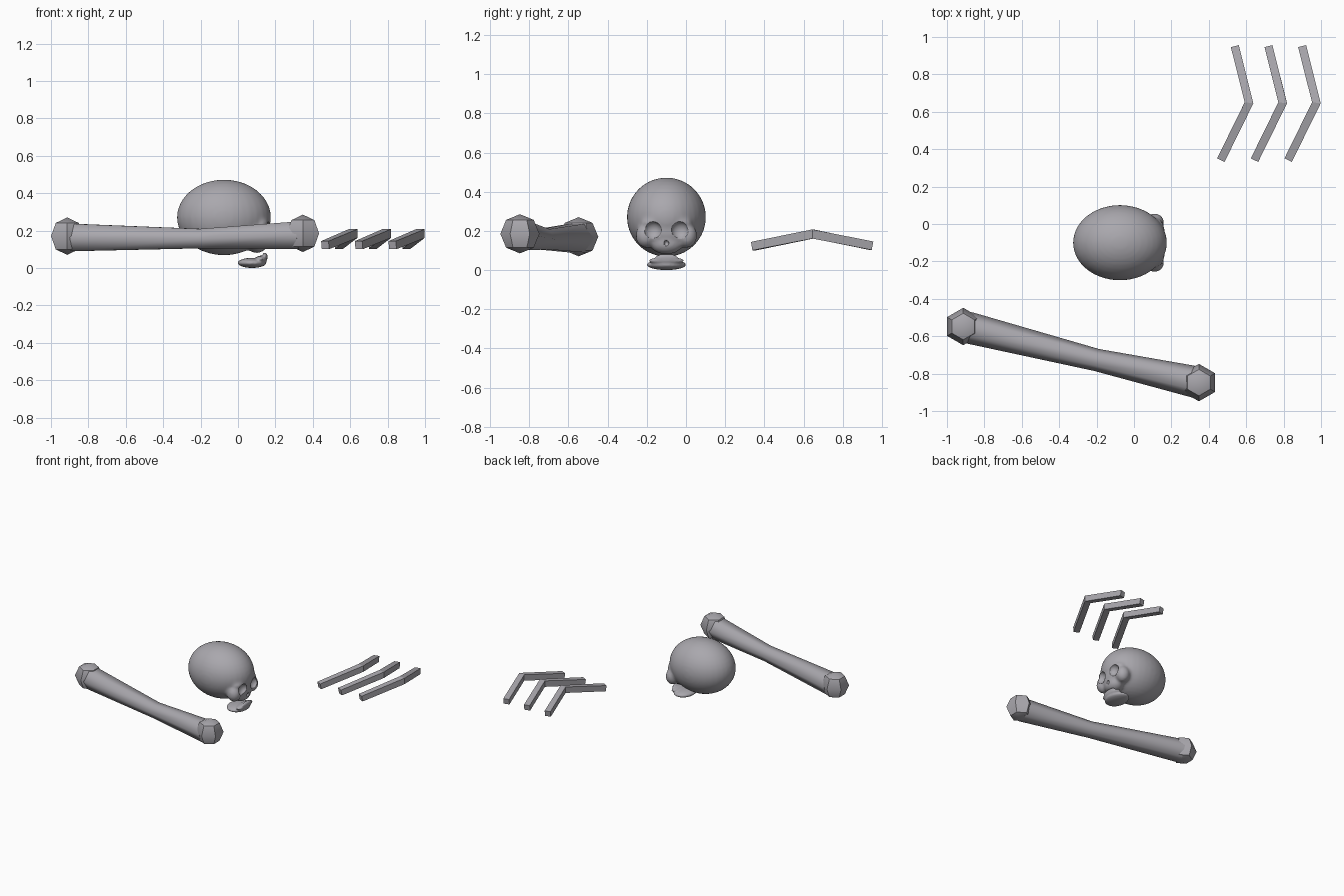
import bpy, bmesh, math
from mathutils import Vector, Matrix

if "Cube" in bpy.data.objects:
    bpy.data.objects.remove(bpy.data.objects["Cube"])

# Dull bone grey shared by every part
bone = bpy.data.materials.new("bone_grey")
bone.diffuse_color = (0.40, 0.39, 0.42, 1)
bone.use_nodes = True
bone.node_tree.nodes["Principled BSDF"].inputs["Base Color"].default_value = bone.diffuse_color


def new_object(name, bm, angle=None):
    bmesh.ops.recalc_face_normals(bm, faces=bm.faces)
    me = bpy.data.meshes.new(name)
    bm.to_mesh(me)
    bm.free()
    me.materials.append(bone)
    ob = bpy.data.objects.new(name, me)
    bpy.context.collection.objects.link(ob)
    if angle:
        bpy.ops.object.select_all(action='DESELECT')
        ob.select_set(True)
        bpy.context.view_layer.objects.active = ob
        bpy.ops.object.shade_smooth_by_angle(angle=math.radians(angle))
    return ob


def tube(name, points, radii, sides, twist, angle=None):
    """Sweep a regular polygon along a path, mitred at the bends."""
    pts = [Vector(p) for p in points]
    bm = bmesh.new()
    rings = []
    for i, p in enumerate(pts):
        t = (pts[min(i + 1, len(pts) - 1)] - pts[max(i - 1, 0)]).normalized()
        side = t.cross(Vector((0, 0, 1))).normalized()
        up = side.cross(t)
        rings.append([bm.verts.new(p + radii[i] * (side * math.cos(a) + up * math.sin(a)))
                      for a in (twist + k * math.tau / sides for k in range(sides))])
    for a, b in zip(rings, rings[1:]):
        for k in range(sides):
            j = (k + 1) % sides
            bm.faces.new((a[k], a[j], b[j], b[k]))
    bm.faces.new(rings[0])
    bm.faces.new(rings[-1])
    return new_object(name, bm, angle)


def blobs(name, parts, voxel=None, smooth=0):
    """Ellipsoids (centre, radii), optionally fused into one smooth skin."""
    bm = bmesh.new()
    for c, r in parts:
        bmesh.ops.create_uvsphere(bm, u_segments=32, v_segments=20, radius=1,
                                  matrix=Matrix.Translation(c) @ Matrix.Diagonal((*r, 1)))
    ob = new_object(name, bm, 60)
    if voxel:
        m = ob.modifiers.new("fuse", 'REMESH')
        m.mode = 'VOXEL'
        m.voxel_size = voxel
        m.use_smooth_shade = True
        m = ob.modifiers.new("soften", 'SMOOTH')
        m.factor = 0.5
        m.iterations = smooth
    return ob


# Skull, facing +x
Y = -0.1
parts = [((-0.075, Y, 0.27), (0.252, 0.202, 0.202)),   # cranium
         ((0.08, Y, 0.195), (0.085, 0.15, 0.09)),      # face
         ((0.10, Y, 0.135), (0.06, 0.085, 0.055))]     # upper jaw
for s in (-1, 1):
    parts.append(((0.11, Y + s * 0.105, 0.175), (0.052, 0.052, 0.062)))   # cheek
    parts.append(((0.12, Y + s * 0.065, 0.24), (0.045, 0.065, 0.03)))     # brow
skull = blobs("skull", parts, 0.009, 14)

# Eye sockets and nose opening
sockets = [((0.17, Y + s * 0.07, 0.203), (0.04, 0.045, 0.045)) for s in (-1, 1)]
sockets.append(((0.16, Y, 0.137), (0.02, 0.012, 0.015)))
cutter = blobs("socket_cutter", sockets)
cutter.hide_render = True
cutter.hide_set(True)
cut = skull.modifiers.new("sockets", 'BOOLEAN')
cut.operation = 'DIFFERENCE'
cut.object = cutter

# Detached lower jaw with raised front lip
blobs("lower_jaw", [((0.075, Y, 0.027), (0.077, 0.1, 0.027)),
                    ((0.125, Y, 0.048), (0.032, 0.09, 0.018)),
                    ((0.144, Y, 0.062), (0.014, 0.06, 0.02))], 0.006, 3)

# Long bone: bent hexagonal shaft with a knob on each end
tube("bone_shaft", [(-0.89, -0.553, 0.163), (-0.2, -0.727, 0.157), (0.33, -0.845, 0.175)],
     [0.085, 0.06, 0.085], 6, 0, 62)
for name, pos in (("bone_knob_left", (-0.913, -0.548, 0.17)),
                  ("bone_knob_right", (0.347, -0.848, 0.185))):
    bm = bmesh.new()
    bmesh.ops.create_uvsphere(bm, u_segments=6, v_segments=4, radius=0.1,
                              matrix=Matrix.Translation(pos))
    new_object(name, bm, 40)

# Three bent ribs
for i in range(3):
    x = 0.18 * i
    tube(f"rib_{i + 1}", [(0.540 + x, 0.947, 0.124), (0.615 + x, 0.648, 0.184), (0.466 + x, 0.345, 0.122)],
         [0.031, 0.033, 0.031], 4, math.pi / 4)
